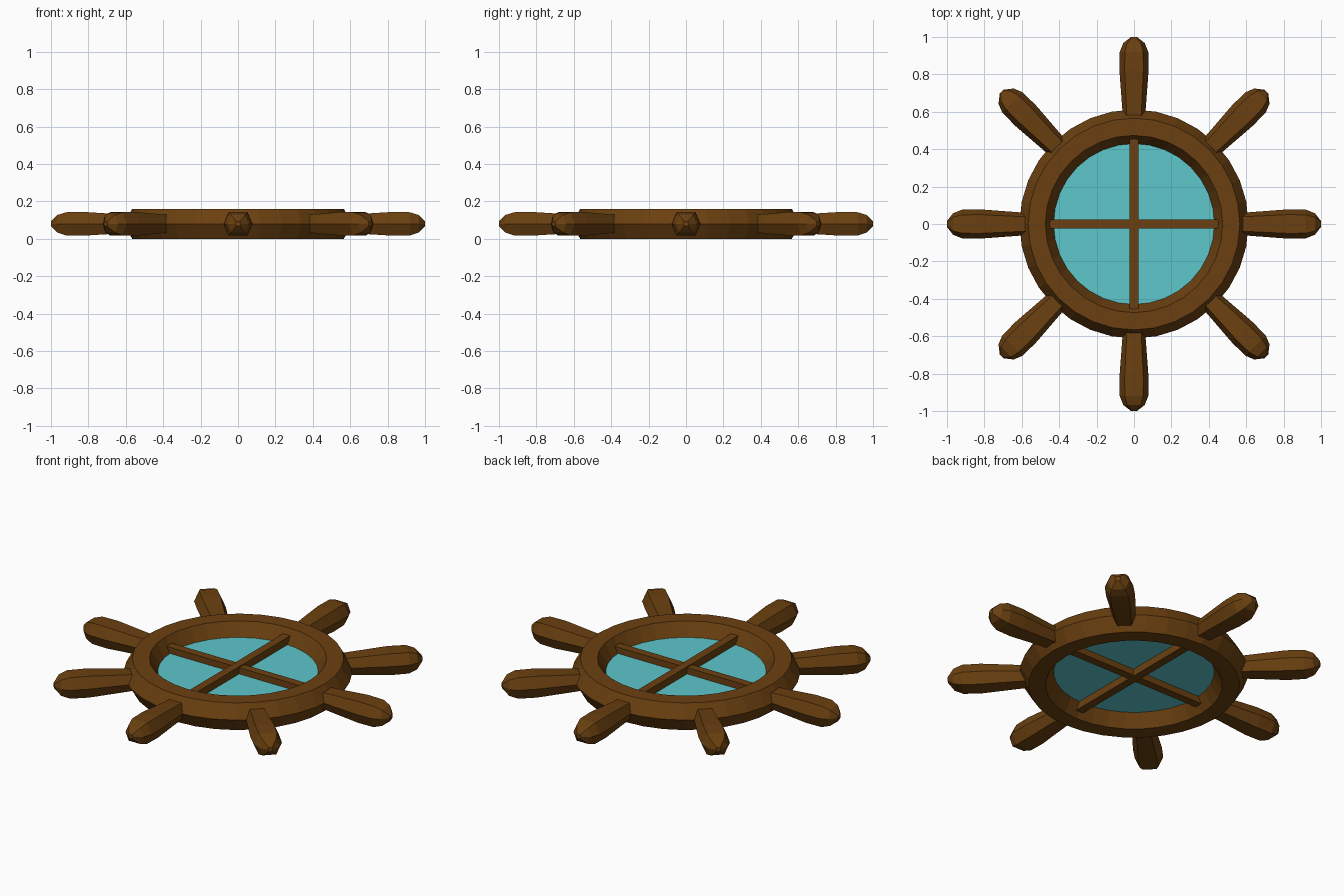
import bpy
import bmesh
from math import cos, sin, pi
from mathutils import Matrix

cube = bpy.data.objects.get("Cube")
if cube:
    bpy.data.objects.remove(cube, do_unlink=True)

MID = 0.08       # height of the wheel's middle plane
SEGMENTS = 32


def make_material(name, rgb):
    mat = bpy.data.materials.new(name)
    mat.use_nodes = True
    color = (*rgb, 1.0)
    mat.diffuse_color = color
    mat.node_tree.nodes["Principled BSDF"].inputs["Base Color"].default_value = color
    return mat


wood = make_material("brown wood", (0.145, 0.051, 0.005))
glass = make_material("teal glass", (0.11, 0.57, 0.6))


def finish(name, bm, mat):
    bmesh.ops.recalc_face_normals(bm, faces=bm.faces)
    mesh = bpy.data.meshes.new(name)
    bm.to_mesh(mesh)
    bm.free()
    mesh.materials.append(mat)
    obj = bpy.data.objects.new(name, mesh)
    bpy.context.collection.objects.link(obj)
    return obj


def bridge(bm, a, b):
    for i in range(len(a)):
        j = (i + 1) % len(a)
        bm.faces.new((a[i], a[j], b[j], b[i]))


# Rim: a torus with a hexagonal section
bm = bmesh.new()
rings = []
for s in range(SEGMENTS):
    a = 2 * pi * s / SEGMENTS
    ring = []
    for k in range(6):
        r = 0.52 + 0.092 * cos(k * pi / 3)
        z = MID + 0.0924 * sin(k * pi / 3)
        ring.append(bm.verts.new((r * cos(a), r * sin(a), z)))
    rings.append(ring)
for s in range(SEGMENTS):
    bridge(bm, rings[s], rings[(s + 1) % SEGMENTS])
finish("wheel_rim", bm, wood)

# Glass pane
bm = bmesh.new()
bmesh.ops.create_cone(bm, cap_ends=True, segments=SEGMENTS, radius1=0.435,
                      radius2=0.435, depth=0.006,
                      matrix=Matrix.Translation((0, 0, MID)))
finish("glass_pane", bm, glass)

# Crossed window bars
for name, size in (("cross_bar_side", (0.91, 0.048, 0.08)),
                   ("cross_bar_front", (0.048, 0.925, 0.092))):
    bm = bmesh.new()
    bmesh.ops.create_cube(bm, size=1, matrix=Matrix.Translation((0, 0, MID))
                          @ Matrix.Diagonal((*size, 1)))
    finish(name, bm, wood)

# Handles: flattened hexagon section swelling outward to a blunt tip
section = [(0.078, 0), (0.05, 0.063), (-0.05, 0.063),
           (-0.078, 0), (-0.05, -0.063), (0.05, -0.063)]
profile = [(0.55, 0.74), (0.82, 1.0), (0.92, 0.98), (0.967, 0.74), (1.0, 0.2)]
for n in range(8):
    bm = bmesh.new()
    loops = [[bm.verts.new((r, w * k, MID + h * k)) for w, h in section]
             for r, k in profile]
    for a, b in zip(loops, loops[1:]):
        bridge(bm, a, b)
    bm.faces.new(loops[0])
    bm.faces.new(loops[-1])
    bm.transform(Matrix.Rotation(n * pi / 4, 4, "Z"))
    finish(f"handle_{n + 1}", bm, wood)
